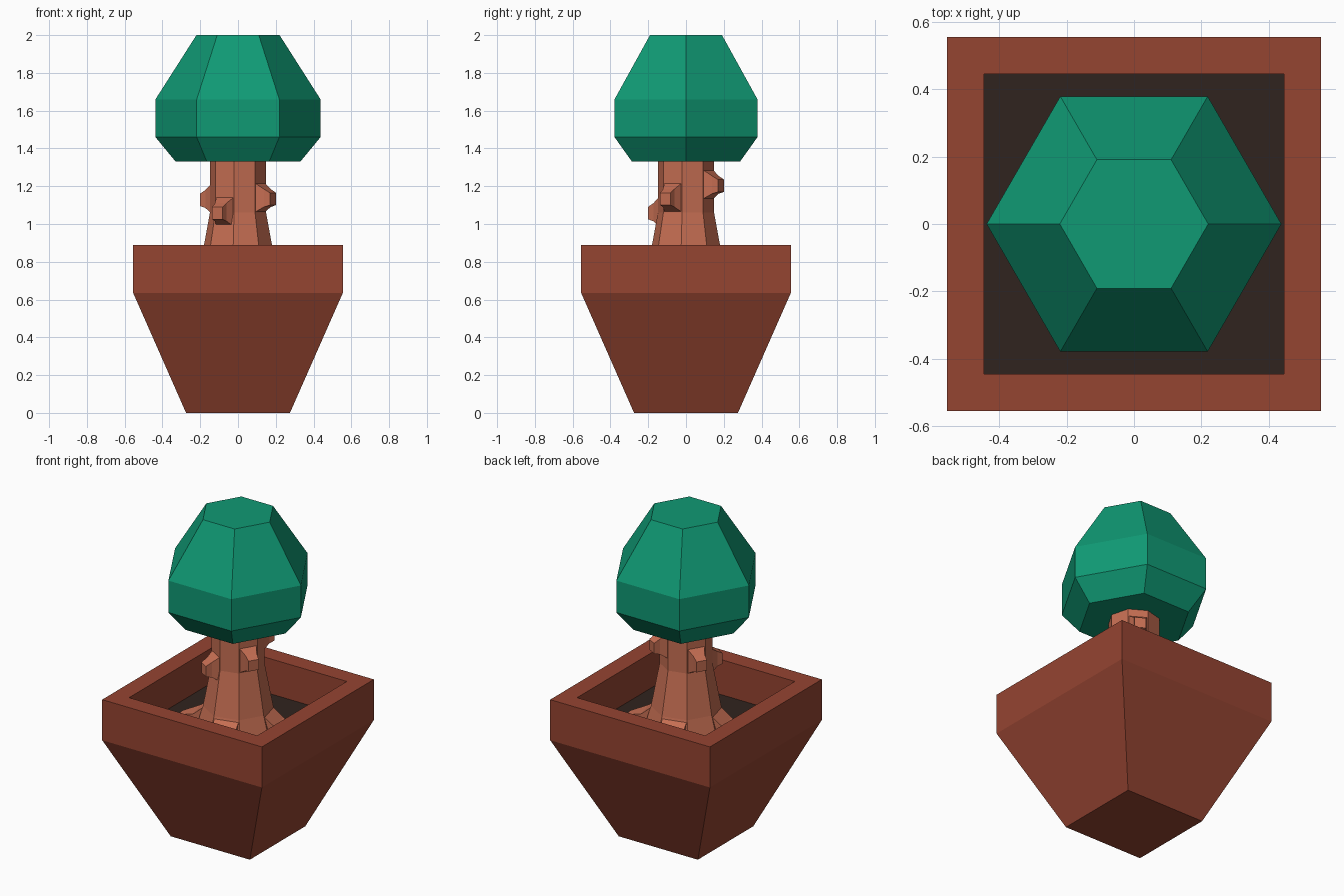
import bpy, bmesh
from math import radians, cos, sin, sqrt
from mathutils import Vector

if "Cube" in bpy.data.objects:
    bpy.data.objects.remove(bpy.data.objects["Cube"])


def material(name, rgb):
    m = bpy.data.materials.new(name)
    m.diffuse_color = (*rgb, 1)
    m.use_nodes = True
    m.node_tree.nodes["Principled BSDF"].inputs["Base Color"].default_value = m.diffuse_color
    return m


def finish(bm, name, mat):
    bmesh.ops.recalc_face_normals(bm, faces=bm.faces)
    me = bpy.data.meshes.new(name)
    bm.to_mesh(me)
    bm.free()
    me.materials.append(mat)
    ob = bpy.data.objects.new(name, me)
    bpy.context.collection.objects.link(ob)
    return ob


def lathe(name, profile, sides, phase, mat):
    """Loft n-sided rings through (radius, z) points and cap both ends."""
    bm = bmesh.new()
    rings = []
    for r, z in profile:
        angles = [radians(phase + 360 * i / sides) for i in range(sides)]
        rings.append([bm.verts.new((r * cos(a), r * sin(a), z)) for a in angles])
    for lo, hi in zip(rings, rings[1:]):
        for i in range(sides):
            j = (i + 1) % sides
            bm.faces.new((lo[i], lo[j], hi[j], hi[i]))
    bm.faces.new(rings[0])
    bm.faces.new(rings[-1])
    return finish(bm, name, mat)


def limb(name, angle, sections, mat):
    """Tapered block pointing outward; sections are (distance, half width, z low, z high)."""
    a = radians(angle)
    out, side = Vector((cos(a), sin(a), 0)), Vector((-sin(a), cos(a), 0))
    bm = bmesh.new()
    rings = []
    for d, w, z0, z1 in sections:
        rings.append([bm.verts.new(out * d + side * s * w + Vector((0, 0, z)))
                      for s, z in ((-1, z0), (1, z0), (1, z1), (-1, z1))])
    for p, q in zip(rings, rings[1:]):
        for i in range(4):
            j = (i + 1) % 4
            bm.faces.new((p[i], p[j], q[j], q[i]))
    bm.faces.new(rings[0])
    bm.faces.new(rings[-1])
    return finish(bm, name, mat)


terracotta = material("terracotta", (0.30, 0.058, 0.031))
earth = material("earth", (0.03, 0.017, 0.013))
bark = material("bark", (0.56, 0.155, 0.085))
leaf = material("leaf", (0.005, 0.32, 0.175))

# Square pot with hollow rim, and soil filling it
q = sqrt(2)
SOIL = 0.67
lathe("pot", [(0.275 * q, 0), (0.555 * q, 0.635), (0.555 * q, 0.89),
              (0.445 * q, 0.89), (0.445 * q, SOIL - 0.01)], 4, 45, terracotta)
lathe("soil", [(0.445 * q, SOIL - 0.005), (0.445 * q, SOIL)], 4, 45, earth)

# Eight-sided trunk with flared foot
lathe("trunk", [(0.235, SOIL), (0.2, 0.79), (0.15, 1.06), (0.15, 1.36)], 8, -8, bark)

# Four roots spreading over the soil
for i in range(4):
    limb(f"root_{i + 1}", 14.5 + 90 * i,
         [(0.16, 0.075, SOIL, 0.80), (0.25, 0.07, SOIL, 0.725),
          (0.35, 0.025, SOIL, 0.69)], bark)

# Four cut branch stubs at staggered heights
for i, (angle, z) in enumerate([(-30.5, 1.135), (59.5, 1.205), (149.5, 1.13), (239.5, 1.06)]):
    limb(f"branch_stub_{i + 1}", angle,
         [(0.13, 0.055, z - 0.075, z + 0.085), (0.18, 0.035, z - 0.045, z + 0.05),
          (0.215, 0.032, z - 0.035, z + 0.03)], bark)

# Faceted hexagonal crown
lathe("crown", [(0.33, 1.33), (0.437, 1.46), (0.437, 1.66), (0.22, 2.0)], 6, 0, leaf)
